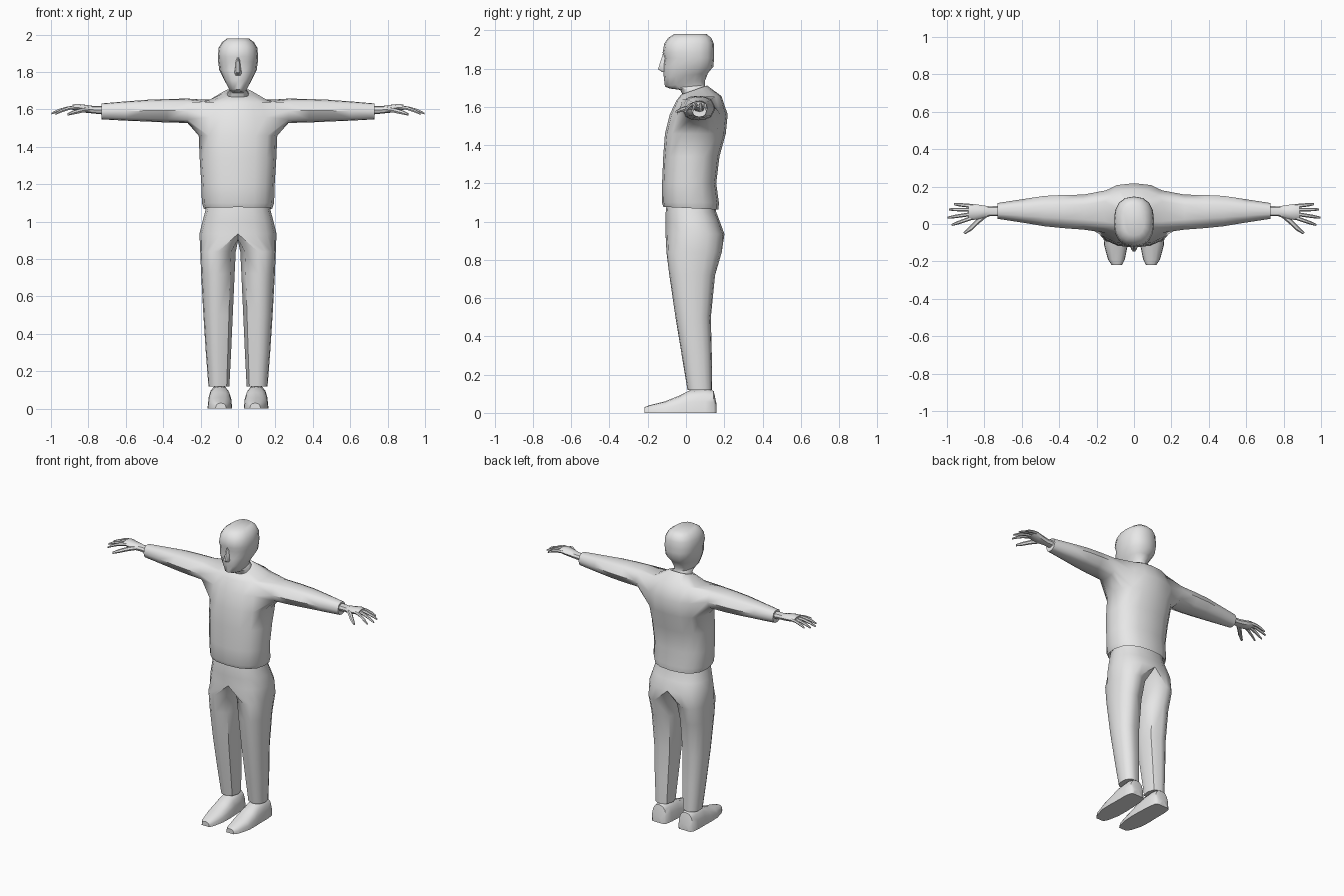
import bpy, bmesh, math

if "Cube" in bpy.data.objects:
    bpy.data.objects.remove(bpy.data.objects["Cube"], do_unlink=True)

grey = bpy.data.materials.new("plain_grey")
GREY = (0.8, 0.8, 0.8, 1)
grey.use_nodes = True
grey.diffuse_color = GREY
grey.node_tree.nodes["Principled BSDF"].inputs["Base Color"].default_value = GREY

N = 16
EVEN = [360 * i / N for i in range(N)]


def oval(angles, a0, a1, b0, b1, power=2.0):
    """Points of a rounded box spanning a0..a1 by b0..b1."""
    def bend(v):
        return math.copysign(abs(v) ** (2 / power), v)
    pts = []
    for deg in angles:
        t = math.radians(deg)
        pts.append(((a0 + a1) / 2 + (a1 - a0) / 2 * bend(math.cos(t)),
                    (b0 + b1) / 2 + (b1 - b0) / 2 * bend(math.sin(t))))
    return pts


def level(bm, z, half, front, back, tilt=0, power=2.4):
    """Horizontal ring, optionally tilted along y."""
    mid = (front + back) / 2
    return [bm.verts.new((x, y, z + tilt * (y - mid)))
            for x, y in oval(EVEN, -half, half, front, back, power)]


def bridge(bm, a, b, skip=()):
    n = len(a)
    for i in range(n):
        if i not in skip:
            bm.faces.new((a[i], a[(i + 1) % n], b[(i + 1) % n], b[i]))


def loft(bm, rings, caps=True):
    for a, b in zip(rings, rings[1:]):
        bridge(bm, a, b)
    if caps:
        bm.faces.new(rings[0])
        bm.faces.new(rings[-1])


def finish(bm, name, mirror=False, angle=45):
    bmesh.ops.recalc_face_normals(bm, faces=bm.faces)
    mesh = bpy.data.meshes.new(name)
    bm.to_mesh(mesh)
    bm.free()
    mesh.materials.append(grey)
    ob = bpy.data.objects.new(name, mesh)
    bpy.context.collection.objects.link(ob)
    bpy.ops.object.select_all(action='DESELECT')
    ob.select_set(True)
    bpy.context.view_layer.objects.active = ob
    bpy.ops.object.shade_smooth_by_angle(angle=math.radians(angle))
    if mirror:
        ob.modifiers.new("mirror", 'MIRROR')
    return ob


# Sweater: body rings from hem to collar, leaving armholes for the sleeves
bm = bmesh.new()
body = [level(bm, *r) for r in (
    (1.09, .165, -.10, .15), (1.07, .183, -.118, .17, -.05),
    (1.10, .193, -.126, .172), (1.20, .196, -.125, .158),
    (1.34, .205, -.119, .175), (1.46, .21, -.11, .208),
    (1.56, .20, -.085, .218), (1.645, .165, -.05, .185, .1),
    (1.688, .078, -.025, .11, .35), (1.685, .06, -.01, .095, .35))]
LOW, HIGH = 5, 7
for r in range(len(body) - 1):
    hole = (14, 15, 0, 1, 6, 7, 8, 9) if LOW <= r < HIGH else ()
    bridge(bm, body[r], body[r + 1], hole)
bm.faces.new(body[0])
bm.faces.new(body[-1])
# Arm ring angles match the armhole outline: under, back, over, front
ARM = [225, 247.5, 270, 292.5, 315, 0, 45, 67.5, 90, 112.5, 135, 180]
for side in (1, -1):
    def at(row, j):
        return body[row][(j if side > 0 else 8 - j) % N]
    ring = ([at(LOW, j) for j in range(-2, 3)] + [at(LOW + 1, 2)] +
            [at(HIGH, j) for j in range(2, -3, -1)] + [at(LOW + 1, -2)])
    for x, f, b, lo, hi in ((.27, -.03, .157, 1.528, 1.658),
                            (.38, -.022, .155, 1.53, 1.656),
                            (.48, -.012, .15, 1.535, 1.652),
                            (.60, .008, .132, 1.54, 1.643),
                            (.73, .028, .112, 1.547, 1.632),
                            (.728, .04, .10, 1.56, 1.62)):
        new = [bm.verts.new((side * x, y, z)) for y, z in oval(ARM, f, b, lo, hi, 2.2)]
        bridge(bm, ring, new)
        ring = new
    bm.faces.new(ring)
finish(bm, "sweater", angle=50)

# Trousers: hip rings that split at the crotch into two legs
bm = bmesh.new()
hips = [level(bm, *r) for r in (
    (1.10, .165, -.10, .15), (1.05, .177, -.106, .158),
    (1.00, .190, -.107, .177), (.935, .206, -.107, .201))]
for a, b in zip(hips, hips[1:]):
    bridge(bm, a, b)
bm.faces.new(hips[0])
crotch = [bm.verts.new((0, y, z)) for y, z in ((.13, .905), (.04, .895), (-.05, .905))]
LEG = [-90 + 22.5 * i for i in range(9)] + [135, 180, 225]
for side in (1, -1):
    ring = [hips[-1][(j if side > 0 else 8 - j) % N] for j in range(-4, 5)] + crotch
    for z, x0, x1, f, b in ((.84, .012, .202, -.102, .187),
                            (.72, .018, .197, -.087, .152),
                            (.50, .028, .185, -.055, .130),
                            (.30, .037, .172, -.022, .135),
                            (.12, .046, .158, .008, .137),
                            (.12, .06, .14, .03, .12)):
        new = [bm.verts.new((side * x, y, z)) for x, y in oval(LEG, x0, x1, f, b, 2.3)]
        bridge(bm, ring, new)
        ring = new
    bm.faces.new(ring)
finish(bm, "trousers", angle=50)

# Shoes: flat-soled sections from toe to heel
bm = bmesh.new()
rings = []
for y, cx, half, top in ((-.218, .092, .028, .03), (-.19, .094, .045, .04),
                         (-.11, .097, .064, .06), (-.04, .097, .066, .088),
                         (.02, .097, .064, .118), (.10, .099, .062, .125),
                         (.145, .10, .055, .115), (.16, .10, .04, .045)):
    pts = oval(EVEN, cx - half, cx + half, -top, top, 2.6)
    rings.append([bm.verts.new((x, y, max(z, 0) if z > 0 else z * 0)) for x, z in pts])
for a, b in zip(rings, rings[1:]):
    bridge(bm, a, b)
bmesh.ops.remove_doubles(bm, verts=bm.verts, dist=.0001)
bmesh.ops.holes_fill(bm, edges=[e for e in bm.edges if e.is_boundary])
finish(bm, "shoes", mirror=True)

# Head and neck
bm = bmesh.new()
loft(bm, [level(bm, *r) for r in (
    (1.65, .062, -.012, .10), (1.695, .056, -.03, .10, .1),
    (1.705, .046, -.085, .098, .1), (1.722, .054, -.11, .10, .15),
    (1.765, .078, -.116, .115, .1), (1.81, .1, -.119, .143),
    (1.855, .106, -.112, .147), (1.883, .108, -.122, .147),
    (1.93, .103, -.114, .146), (1.96, .085, -.094, .132),
    (1.98, .058, -.062, .108))])
finish(bm, "head", angle=40)

# Nose: tapered wedge, wide at the nostrils
bm = bmesh.new()
loft(bm, [[bm.verts.new((x * w, y, z)) for x, y in
           ((1, -.10), (.75, tip + .012), (.3, tip), (-.3, tip), (-.75, tip + .012), (-1, -.10))]
          for z, w, tip in ((1.782, .017, -.125), (1.797, .022, -.146),
                            (1.83, .016, -.136), (1.88, .011, -.120))])
finish(bm, "nose", angle=35)

# Hands: palm along x, with tapered fingers
bm = bmesh.new()
loft(bm, [[bm.verts.new((x, y, z)) for y, z in oval(EVEN[::2], f, b, lo, hi, 2.3)]
          for x, f, b, lo, hi in ((.71, .042, .098, 1.572, 1.62),
                                  (.77, .042, .094, 1.578, 1.618),
                                  (.81, .028, .1, 1.582, 1.624),
                                  (.86, .022, .108, 1.592, 1.63),
                                  (.885, .026, .106, 1.598, 1.626))])


def finger(points, radius):
    rings = []
    for i, (x, y, z) in enumerate(points):
        a, b = points[max(i - 1, 0)], points[min(i + 1, len(points) - 1)]
        dx, dy = b[0] - a[0], b[1] - a[1]
        length = math.hypot(dx, dy)
        r = radius * (1, .95, .85, .5)[i]
        rings.append([bm.verts.new((x - dy / length * u, y + dx / length * u, z + v))
                      for u, v in oval(range(0, 360, 60), -r, r, -r, r)])
    loft(bm, rings)


for y0, y1, reach, drop in ((.096, .106, .962, .026), (.076, .078, .99, .03),
                            (.055, .034, .997, .034), (.035, -.005, .975, .036)):
    finger([(.86 + (reach - .86) * t, y0 + (y1 - y0) * t, 1.612 - drop * t * t)
            for t in (0, .4, .75, 1)], .0105)
finger([(.80, .045, 1.60), (.84, .01, 1.594), (.875, -.025, 1.585), (.908, -.05, 1.574)], .014)
finish(bm, "hands", mirror=True)
